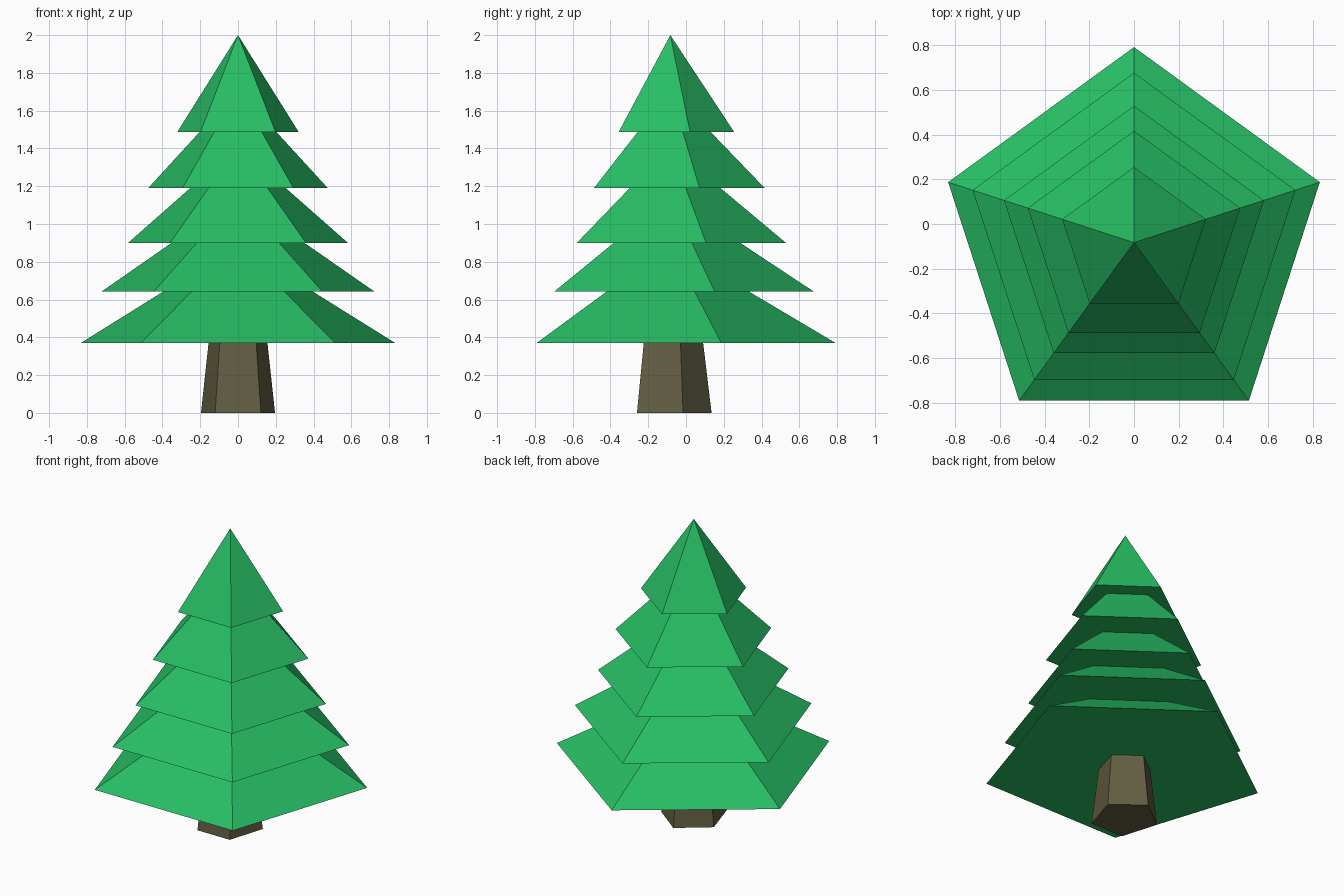
import bpy
import bmesh
from math import sin, cos, tau

if "Cube" in bpy.data.objects:
    bpy.data.objects.remove(bpy.data.objects["Cube"])

SIDES = 5
CENTRE_Y = -0.083


def material(name, colour):
    mat = bpy.data.materials.new(name)
    mat.diffuse_color = (*colour, 1)
    mat.use_nodes = True
    mat.node_tree.nodes["Principled BSDF"].inputs["Base Color"].default_value = mat.diffuse_color
    return mat


def pentagon_stack(name, profile, mat, tip_z=None, stretch_y=1.0):
    """Skin pentagonal rings (radius, z), one corner pointing to the back."""
    bm = bmesh.new()
    rings = [[bm.verts.new((r * sin(-tau * i / SIDES),
                            CENTRE_Y + stretch_y * r * cos(tau * i / SIDES), z))
              for i in range(SIDES)] for r, z in profile]
    bm.faces.new(rings[0])
    for low, high in zip(rings, rings[1:]):
        for i in range(SIDES):
            j = (i + 1) % SIDES
            bm.faces.new((low[i], low[j], high[j], high[i]))
    last = rings[-1]
    if tip_z is None:
        bm.faces.new(last)
    else:
        tip = bm.verts.new((0, CENTRE_Y, tip_z))
        for i in range(SIDES):
            bm.faces.new((last[i], last[(i + 1) % SIDES], tip))
    bmesh.ops.recalc_face_normals(bm, faces=bm.faces)
    mesh = bpy.data.meshes.new(name)
    bm.to_mesh(mesh)
    bm.free()
    mesh.materials.append(mat)
    obj = bpy.data.objects.new(name, mesh)
    bpy.context.collection.objects.link(obj)
    return obj


green = material("needles", (0.02, 0.51, 0.127))
brown = material("bark", (0.125, 0.112, 0.055))

# Foliage: stepped tiers with flat undersides, ending in a point
foliage_profile = [
    (0.875, 0.37), (0.417, 0.642),
    (0.760, 0.642), (0.370, 0.90),
    (0.612, 0.90), (0.266, 1.19),
    (0.500, 1.19), (0.214, 1.487),
    (0.338, 1.487),
]
pentagon_stack("foliage", foliage_profile, green, tip_z=2.0)

# Trunk: tapered five-sided post
pentagon_stack("trunk", [(0.206, 0.0), (0.164, 0.37)], brown, stretch_y=1.06)
